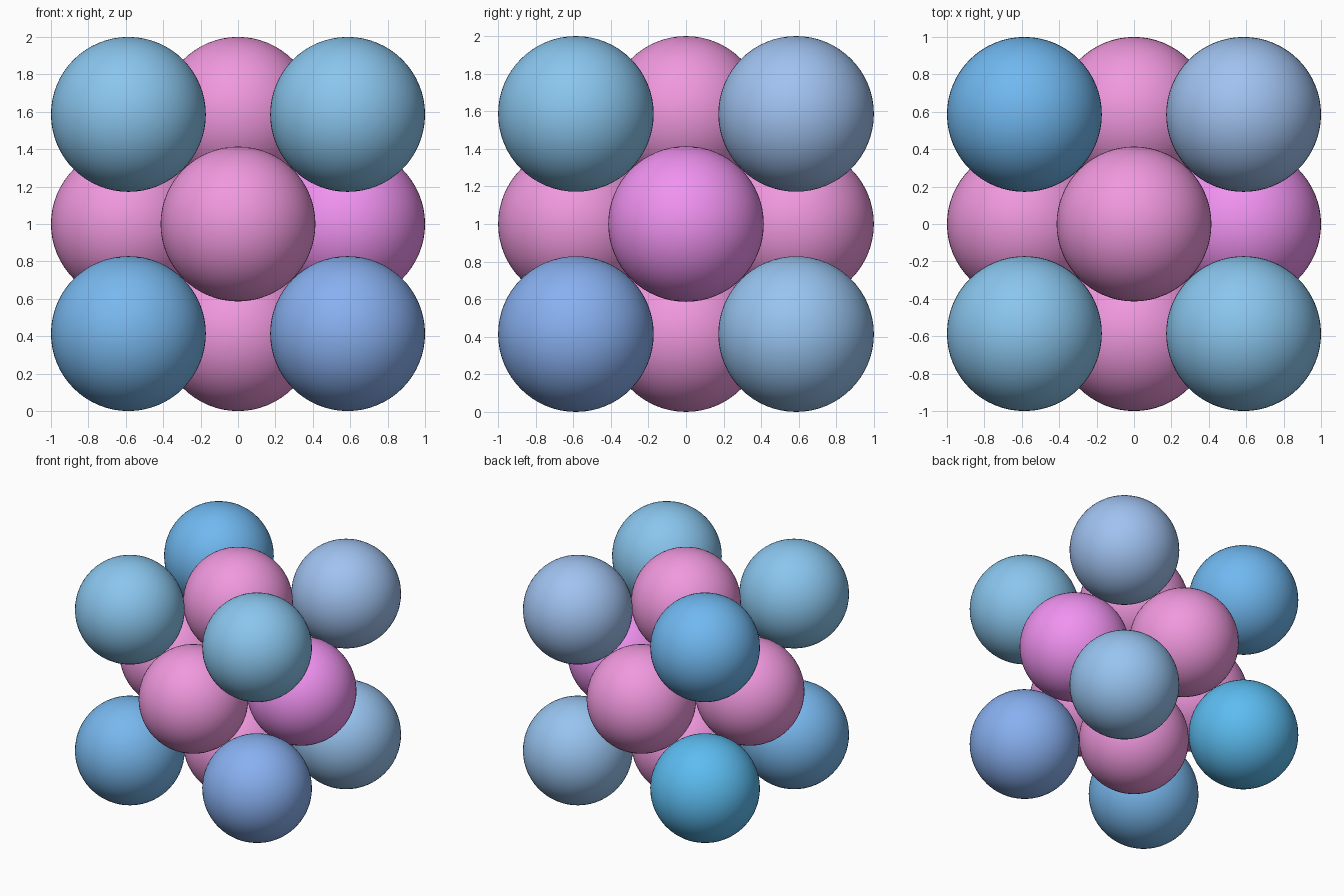
import bpy
from itertools import product

if "Cube" in bpy.data.objects:
    bpy.data.objects.remove(bpy.data.objects["Cube"])

A = 0.586   # half the spacing of the cubic cell
R = 0.414   # sphere radius: neighbours along a face diagonal touch


def material(name, hex_colour):
    srgb = [int(hex_colour[i:i + 2], 16) / 255 for i in (0, 2, 4)]
    m = bpy.data.materials.new(name)
    m.diffuse_color = [((c + 0.055) / 1.055) ** 2.4 for c in srgb] + [1]
    m.use_nodes = True
    m.node_tree.nodes["Principled BSDF"].inputs["Base Color"].default_value = m.diffuse_color
    return m


def ball(name, pos, mat):
    x, y, z = pos
    bpy.ops.mesh.primitive_uv_sphere_add(segments=64, ring_count=32, radius=R,
                                         location=(x * A, y * A, 1 + z * A))
    ob = bpy.context.object
    ob.name = name
    ob.data.materials.append(mat)
    bpy.ops.object.shade_smooth()


# Blue corner balls, each a slightly different tint
tints = ["78b8ee", "8ac6ee", "5cbcf0", "70b8f0",
         "88b0f0", "8ac6ee", "98c4f0", "a0c2f0"]
corners = [(x, y, z) for x, y, z in product((-1, 1), repeat=3)]
for i, (pos, tint) in enumerate(zip(corners, tints)):
    ball(f"corner_ball_{i + 1}", pos, material(f"blue_{i + 1}", tint))

# Pink balls at the centre of each face, the right one more violet
pink = material("pink", "f098de")
violet = material("violet_pink", "f092f0")
for axis, label in enumerate(("side", "depth", "height")):
    for sign in (-1, 1):
        pos = [0, 0, 0]
        pos[axis] = sign
        end = "plus" if sign > 0 else "minus"
        ball(f"face_ball_{label}_{end}", pos,
             violet if (axis, sign) == (0, 1) else pink)
